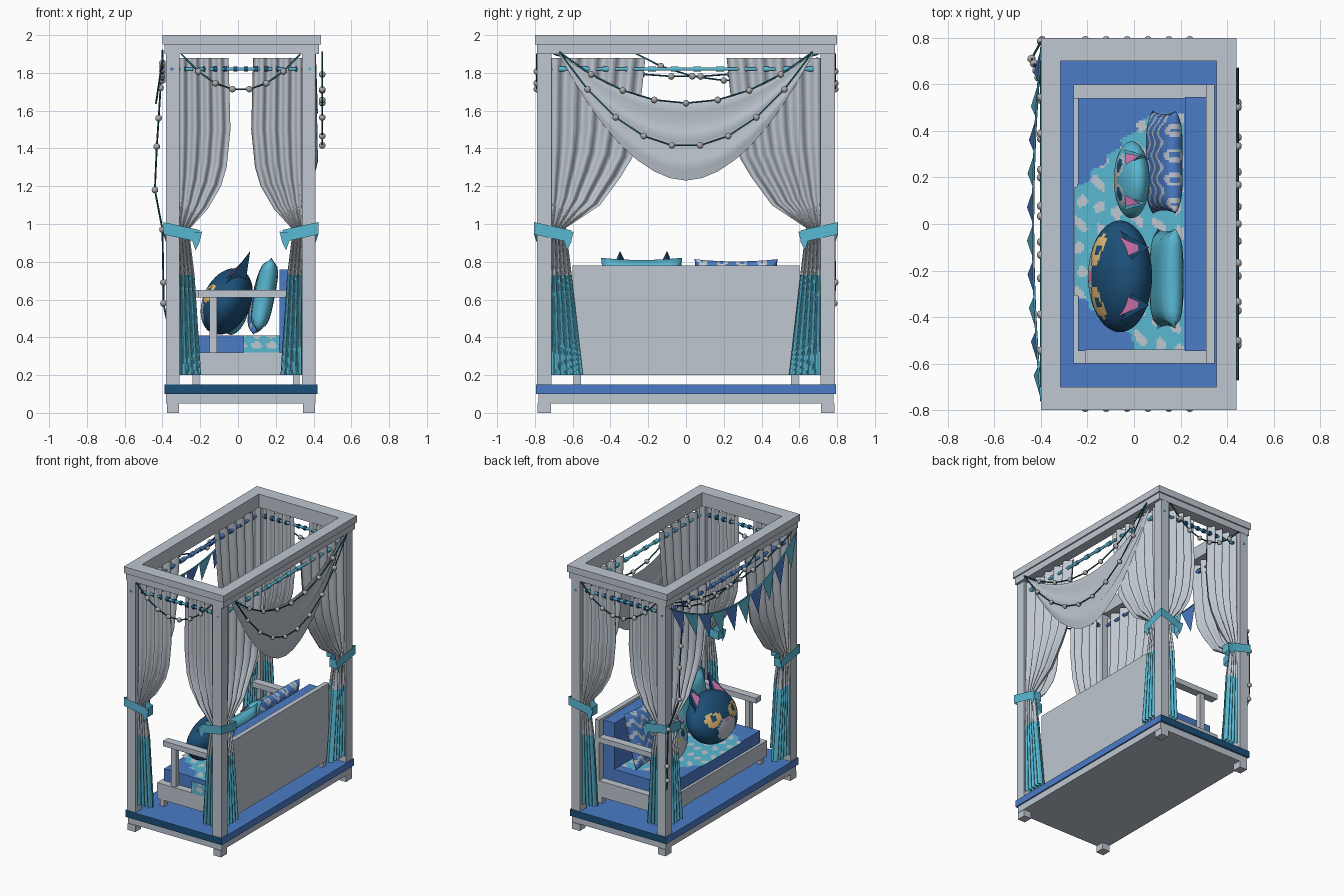
import bpy, bmesh, math
from mathutils import Matrix, Vector

if "Cube" in bpy.data.objects:
    bpy.data.objects.remove(bpy.data.objects["Cube"])

def material(name, r, g, b):
    m = bpy.data.materials.new(name)
    m.diffuse_color = (r, g, b, 1)
    m.use_nodes = True
    m.node_tree.nodes["Principled BSDF"].inputs["Base Color"].default_value = m.diffuse_color
    return m

GREY = material("pale grey", .52, .57, .63)
BLUE = material("mid blue", .07, .20, .57)
NAVY = material("navy", .012, .08, .19)
TEAL = material("aqua", .10, .48, .65)
YELLOW = material("soft yellow", .80, .52, .18)
PINK = material("pink", .75, .20, .48)
CORD = material("dark cord", .01, .10, .13)
BEAD = material("bead grey", .40, .40, .41)
CX = .015          # centre line of the frame

def finish(name, bm, mats, smooth=False):
    me = bpy.data.meshes.new(name)
    bm.normal_update()
    bm.to_mesh(me)
    bm.free()
    for m in mats:
        me.materials.append(m)
    if smooth:
        for p in me.polygons:
            p.use_smooth = True
    ob = bpy.data.objects.new(name, me)
    bpy.context.collection.objects.link(ob)
    return ob

def box(name, x0, x1, y0, y1, z0, z1, mat, end_mat=None):
    bm = bmesh.new()
    bmesh.ops.create_cube(bm, size=1, matrix=Matrix.Translation(((x0+x1)/2, (y0+y1)/2, (z0+z1)/2))
                          @ Matrix.Diagonal((x1-x0, y1-y0, z1-z0, 1)))
    bm.normal_update()
    if end_mat:
        for f in bm.faces:
            f.material_index = int(abs(f.normal.y) > .5)
    return finish(name, bm, [mat, end_mat] if end_mat else [mat])

def tube(name, pts, r, mat):
    cu = bpy.data.curves.new(name, 'CURVE')
    cu.dimensions = '3D'
    cu.bevel_depth, cu.bevel_resolution, cu.use_fill_caps = r, 1, True
    sp = cu.splines.new('POLY')
    sp.points.add(len(pts)-1)
    for p, c in zip(sp.points, pts):
        p.co = (*c, 1)
    cu.materials.append(mat)
    ob = bpy.data.objects.new(name, cu)
    bpy.context.collection.objects.link(ob)

def lights(name, pts):
    tube(name + "_cord", pts, .005, CORD)
    bm = bmesh.new()
    for p in pts[1:-1]:
        bmesh.ops.create_icosphere(bm, subdivisions=2, radius=.018, matrix=Matrix.Translation(p))
    finish(name + "_beads", bm, [BEAD], True)

def sag(a, b, drop, n):
    a, b = Vector(a), Vector(b)
    return [a.lerp(b, i/n) - Vector((0, 0, drop*4*(i/n)*(1-i/n))) for i in range(n+1)]

def sheet(name, rows, mats, rule=None, smooth=True):
    bm = bmesh.new()
    g = [[bm.verts.new(p) for p in r] for r in rows]
    for j in range(len(g)-1):
        for i in range(len(g[0])-1):
            f = bm.faces.new((g[j][i], g[j][i+1], g[j+1][i+1], g[j+1][i]))
            if rule:
                f.material_index = rule(f.calc_center_median())
    return finish(name, bm, mats, smooth)

# Platform, posts and top frame
box("base_slab", CX-.395, CX+.395, -.78, .78, .05, .1, GREY)
box("deck", CX-.405, CX+.405, -.795, .795, .1, .15, BLUE, NAVY)
for sx in (-1, 1):
    for sy in (-1, 1):
        x, y = CX+sx*.36, sy*.75
        box("post", x-.036, x+.036, y-.038, y+.038, .15, 1.9, GREY)
        box("foot", x-.032, x+.032, y-.035, y+.035, 0, .05, GREY)
for z0, z1, o in ((1.9, 1.95, .01), (1.95, 2, 0)):
    for s in (-1, 1):
        xa, xb = sorted((CX+.005+s*.335, CX+.005+s*(.42-o)))
        box("top_side_rail", xa, xb, -.8+o, .8-o, z0, z1, GREY)
        ya, yb = sorted((s*.7, s*(.8-o)))
        box("top_end_rail", CX-.33, CX+.34, ya, yb, z0, z1, GREY)

# Curtains: rows of height, near edge, far edge measured from the post
END = ((1.88, 0, .26), (1.5, 0, .27), (1.3, 0, .25), (1.2, 0, .22), (1.08, 0, .15), (.97, -.01, .05),
       (.73, .0, .08), (.2, .0, .115))
SIDE = ((1.88, 0, .5), (1.5, 0, .46), (1.35, 0, .43), (1.25, 0, .37), (1.1, 0, .26), (.98, 0, .08),
        (.73, 0, .11), (.2, 0, .17))

def curtain(name, rows, place, folds):
    n = folds*6
    out = []
    for z, a, b in rows:
        amp = .012 if .9 < z < 1 else .026
        out.append([place(a+(b-a)*i/n, amp*math.sin(i/n*folds*math.tau),
                          z + (.06*(1-i/n) if 1 < z < 1.4 else 0)) for i in range(n+1)])
    sheet(name, out, [GREY, TEAL], lambda c: int(c.z < .7))

for sx in (-1, 1):
    for sy in (-1, 1):
        curtain("end_curtain", END, lambda u, v, z: (CX+sx*(.325-u), sy*(.745+v), z), 4)
        curtain("side_curtain", SIDE, lambda u, v, z: (CX+sx*(.365+v), sy*(.715-u), z), 5)
        # Tie band wrapped round the post and both curtains
        loop = ((0, 0), (.19, .015), (.19, .08), (.1, .1), (.08, .2), (.015, .2))
        bm = bmesh.new()
        ring = []
        for p, q in loop:
            x, y, z = CX+sx*(.41-p), sy*(.805-q), 1.01-.22*max(p, q)
            ring.append((bm.verts.new((x, y, z)), bm.verts.new((x, y, z-.065))))
        for i in range(6):
            a, b = ring[i-1], ring[i]
            bm.faces.new((a[0], b[0], b[1], a[1]))
        # hanging bow tails
        for p, q in ((.17, .0), (.02, .17)):
            bm.faces.new([bm.verts.new((CX+sx*(.41-p-k*(p > q)), sy*(.80-q-k*(q > p)), z))
                          for k, z in ((-.03, .95), (.0, .86), (.02, .9), (.035, .96))])
        finish("curtain_tie", bm, [TEAL])

# Swag on the back of the bench
ys = [-.68+1.36*i/16 for i in range(17)]
rows = []
for k in range(9):
    t = k/8
    rows.append([(.412+.014*math.sin(t*18)*(1-(y/.68)**2), y,
                  1.91-(1-t)*.27*(1-(y/.68)**2)-t*.68*(1-abs(y/.68)**1.9)) for y in ys])
sheet("swag", rows, [GREY])

# Curtain rods with rings
for s in (-1, 1):
    tube("end_rod", [(CX-.35, s*.745, 1.82), (CX+.35, s*.745, 1.82)], .01, TEAL)
    tube("side_rod", [(CX+s*.365, -.79, 1.82), (CX+s*.365, .79, 1.82)], .01, TEAL if s > 0 else BLUE)
    for i in range(12):
        y, x = -.66+.12*i, CX-.3+.0545*i
        tube("side_ring", [(CX+s*.365, y-.02, 1.82), (CX+s*.365, y+.02, 1.82)], .016, TEAL if s > 0 else BLUE)
        tube("end_ring", [(x-.01, s*.745, 1.82), (x+.01, s*.745, 1.82)], .016, NAVY)

# Light strings
for s in (-1, 1):
    lights("end_lights", sag((-.3, s*.79, 1.9), (.33, s*.79, 1.9), .19, 7))
lights("upper_swag_lights", sag((.446, -.67, 1.91), (.446, .67, 1.91), .27, 8))
lights("lower_swag_lights", sag((.446, -.67, 1.91), (.446, .67, 1.91), .5, 9))
lights("open_side_lights", sag((-.4, -.7, 1.9), (-.4, .7, 1.9), .12, 9))
lights("crossing_lights", sag((-.4, -.3, 1.92), (-.4, .7, 1.88), .14, 6))
lights("hanging_lights", [(-.4, .6, 1.88), (-.41, .63, 1.72), (-.42, .66, 1.56), (-.43, .69, 1.41), (-.44, .71, 1.18),
                          (-.4, .785, .97), (-.395, .79, .69), (-.395, .785, .58), (-.37, .77, .46)])

# Bunting over the open side
line = sag((0, -.76, 1.88), (0, .76, 1.88), .24, 20)
lean = lambda p: Vector((-.395-.15*(1.9-p.z), p.y, p.z))
tube("bunting_cord", [lean(p) for p in line], .005, TEAL)
for i in range(10):
    a, b = line[2*i], line[2*i+2]
    tip = (a+b)/2 - Vector((0, (b.z-a.z)*.4, .18))
    bm = bmesh.new()
    bm.faces.new([bm.verts.new(lean(p)) for p in (a, b, tip)])
    finish("bunting_flag", bm, [BLUE if i % 2 else TEAL])

# Bench
box("seat_base", -.24, .31, -.55, .55, .2, .32, GREY)
box("front_rail", -.26, -.24, -.6, .6, .2, .32, GREY)
box("backboard", .31, .345, -.6, .6, .2, .78, GREY)
box("mattress", -.24, .31, -.545, .545, .32, .41, BLUE)
box("back_cushion", .22, .31, -.545, .545, .41, .76, BLUE)
for s in (-1, 1):
    y0, y1 = sorted((s*.54, s*.6))
    box("side_rail", -.24, .31, y0, y1, .2, .32, GREY)
    box("armrest", -.21 if s < 0 else -.26, .31, y0, y1, .61, .65, GREY)
    box("arm_post", -.15, -.11, y0+.01, y1-.01, .3, .61, GREY)
    for x in (-.24, .29):
        box("leg", x, x+.035, s*.575-.02, s*.575+.02, .15, .2, GREY)

# Patterned blanket, with one end hanging down
def blotch(c):
    return int(math.sin(c.x*75+math.sin(c.y*40)) + math.sin(c.y*62+c.x*20) > .75)

bm = bmesh.new()
bmesh.ops.create_grid(bm, x_segments=48, y_segments=100, size=.5,
                      matrix=Matrix.Translation((-.02, -.035, .414)) @ Matrix.Diagonal((.47, 1.02, 1, 1)))
drop = []
for f in bm.faces:
    c = f.calc_center_median()
    f.material_index = blotch(c)
    jag = .015*math.sin(c.y*90)
    if c.y > .3+1.05*(c.x+.1)+jag or c.y < -.42-.75*(c.x+.1)+jag - (.1 if c.x > 0 else 0):
        drop.append(f)
bmesh.ops.delete(bm, geom=drop, context='FACES')
finish("blanket", bm, [TEAL, GREY])
sheet("blanket_drop", [[(.03+.01*i, -.603, .41-.01*j-(0 if j < 8 else .01)) for i in range(20)] for j in range(9)],
      [TEAL, GREY], lambda c: int(math.sin(c.x*80)+math.sin(c.z*110) > .3), False)

# Cushions: width along y, leaning back
def cushion(name, loc, w, h, d, lean_deg, mats, rule=None):
    M = Matrix.Translation(loc) @ Matrix.Rotation(math.radians(lean_deg), 4, 'Y')
    n = 40 if rule else 12
    bm = bmesh.new()
    for s in (-1, 1):
        g = []
        for j in range(n+1):
            v = 2*j/n-1
            g.append([])
            for i in range(n+1):
                u = 2*i/n-1
                t = d*math.sqrt(max(0, (1-u**4)*(1-v**4)))
                g[-1].append(bm.verts.new(M @ Vector((s*t, u*w*(1-.06*(1-v*v)), v*h*(1-.06*(1-u*u))))))
        for j in range(n):
            for i in range(n):
                q = (g[j][i], g[j][i+1], g[j+1][i+1], g[j+1][i])
                f = bm.faces.new(q if s > 0 else q[::-1])
                if rule:
                    f.material_index = rule(2*i/n-1, 2*j/n-1)
    bmesh.ops.remove_doubles(bm, verts=bm.verts, dist=1e-5)
    finish(name, bm, mats, True)

cushion("plain_cushion", (.14, -.235, .625), .215, .2, .055, 11, [TEAL])
cushion("zigzag_cushion", (.13, .265, .615), .22, .205, .055, 14, [BLUE, GREY],
        lambda u, v: int(math.sin(v*14+2.2*math.sin(u*13)) > .55))

# Plush cushions: local x is the face direction, y the width, z up
def plush(name, loc, size, lean_deg, mats, rule, ears):
    M = Matrix.Translation(loc) @ Matrix.Rotation(math.radians(lean_deg), 4, 'Y')
    S = Matrix.Diagonal((*size, 1))
    bm = bmesh.new()
    bmesh.ops.create_uvsphere(bm, u_segments=64, v_segments=44, radius=1)
    for f in bm.faces:
        c = f.calc_center_median()
        f.material_index = rule(abs(c.y), c.z) if c.x < 0 else 0
    bm.transform(M @ S)
    finish(name + "_body", bm, mats, True)
    y0, y1, tip, top = ears
    for s in (-1, 1):
        for inner in (0, 1):
            k, x = (.62, -.052) if inner else (1, -.045)
            bm = bmesh.new()
            yc, zc = (y0+y1)/2, size[2]*.5
            front = [Vector((x, s*(yc+(a-yc)*k), zc+(b-zc)*k+.03*inner))
                     for a, b in ((y0, zc), (y1, zc-.02), (tip, top))]
            front[2].x = .0 - .006*inner
            vs = [bm.verts.new(M @ p) for p in front]
            back = bm.verts.new(M @ Vector((.06*(1-inner)-.03*inner, s*yc, zc)))
            bm.faces.new(vs)
            for i in range(3):
                bm.faces.new((vs[i-1], vs[i], back))
            bmesh.ops.recalc_face_normals(bm, faces=bm.faces)
            finish(name + ("_inner_ear" if inner else "_ear"), bm, [PINK if inner else mats[0]])

def cat_face(y, z):
    if y < .09 and -.26 < z < -.15:
        return 3
    if abs(y-.47) < .05 and -.05 < z < .2:
        return 0
    if ((y-.47)/.27)**2 + ((z-.05)/.33)**2 < 1 and z < .05+.45*y:
        return 1
    return 2 if (y/.42)**2 + ((z+.52)/.4)**2 < 1 else 0

def small_face(y, z):
    if y < .1 and -.15 < z < .1:
        return 2
    if (y-.38)**2 + (z-.2)**2 < .035:
        return 3
    if (y-.38)**2 + (z-.2)**2 < .09:
        return 1
    return 1 if y*y/.3 + (z+.5)**2/.2 < 1 else 0

plush("cat_cushion", (-.06, -.225, .59), (.125, .24, .185), 25, [NAVY, YELLOW, GREY, PINK], cat_face,
      (.04, .2, .125, .295))
plush("small_plush", (-.01, .19, .56), (.07, .165, .15), 14, [TEAL, GREY, YELLOW, NAVY], small_face,
      (.05, .13, .11, .17))
